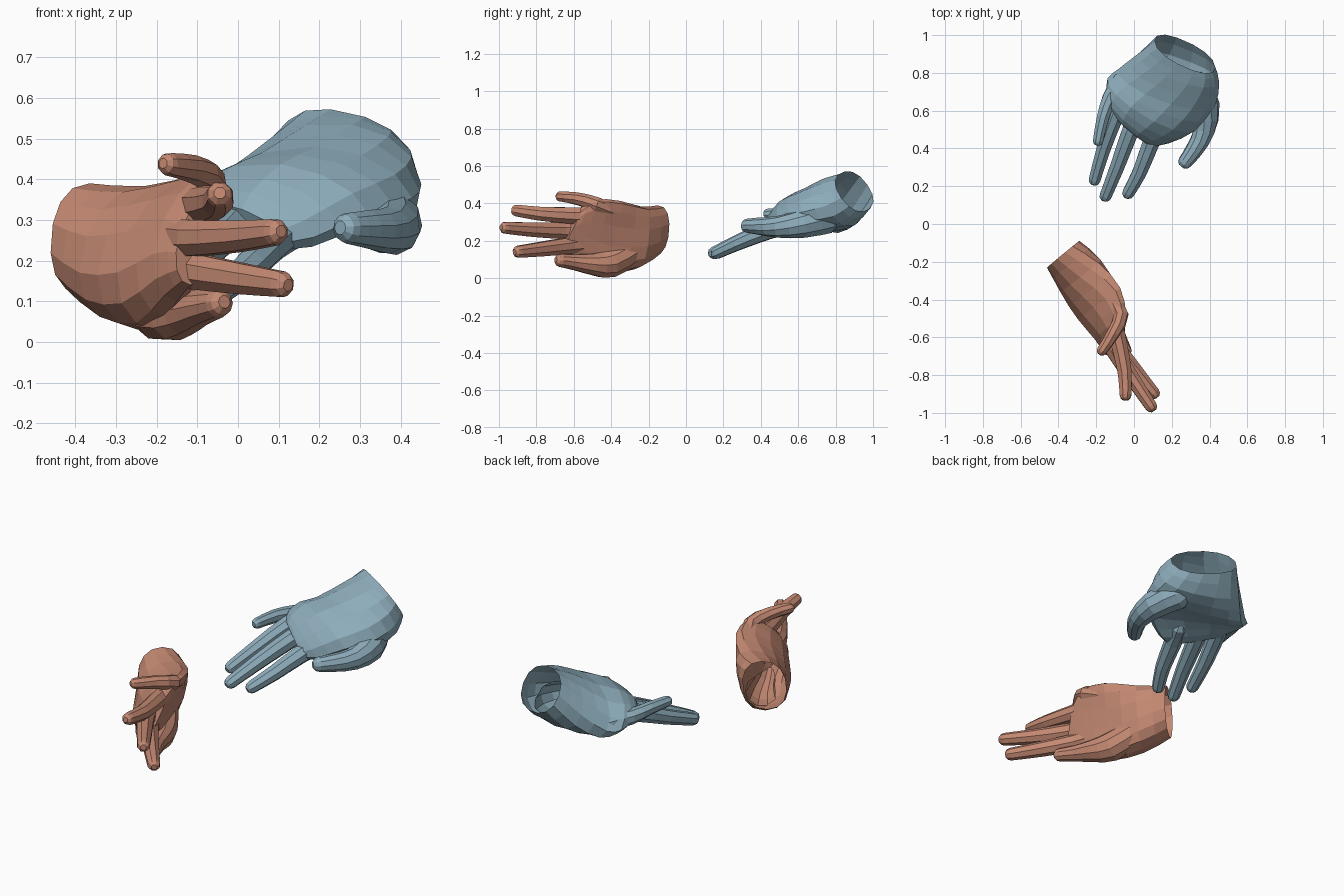
import bpy, bmesh, math
from mathutils import Vector

if "Cube" in bpy.data.objects:
    bpy.data.objects.remove(bpy.data.objects["Cube"])

def smooth_path(rows, sub):
    # Catmull-Rom interpolation through rows of numbers
    out = []
    for i in range(len(rows) - 1):
        a, b, c, d = (rows[max(0, min(len(rows) - 1, i + k))] for k in (-1, 0, 1, 2))
        for s in range(sub):
            t = s / sub
            out.append([0.5 * (2 * q + (r - p) * t + (2 * p - 5 * q + 4 * r - u) * t * t
                        + (3 * q - p - 3 * r + u) * t ** 3) for p, q, r, u in zip(a, b, c, d)])
    out.append(list(rows[-1]))
    return out

def loft(name, rings):
    # closed solid through a series of rings
    bm = bmesh.new()
    vs = [[bm.verts.new(p) for p in ring] for ring in rings]
    n = len(vs[0])
    for a, b in zip(vs, vs[1:]):
        for i in range(n):
            bm.faces.new((a[i], a[(i + 1) % n], b[(i + 1) % n], b[i]))
    bm.faces.new(vs[0][::-1])
    bm.faces.new(vs[-1])
    bmesh.ops.recalc_face_normals(bm, faces=bm.faces)
    me = bpy.data.meshes.new(name)
    bm.to_mesh(me)
    bm.free()
    ob = bpy.data.objects.new(name, me)
    bpy.context.collection.objects.link(ob)
    return ob

def palm(name, stations, sides=14):
    # each station: centre, half-width vector, half-thickness vector, curl
    rings = []
    for s in smooth_path(stations, 2):
        c, w, t, curl = Vector(s[0:3]), Vector(s[3:6]), Vector(s[6:9]), s[9]
        ring = []
        for i in range(sides):
            a = 2 * math.pi * i / sides
            co, si = math.cos(a), math.sin(a)
            sq = lambda v: math.copysign(abs(v) ** 0.88, v)
            ring.append(c + w * sq(co) + t * (sq(si) + curl * (0.4 - co * co)))
        rings.append(ring)
    return loft(name, rings)

def digit(name, back, pts, sides=8):
    # rounded tapering tube; pts are (x, y, z, radius)
    rows = smooth_path(pts, 2)
    P = [Vector(r[:3]) for r in rows]
    R = [r[3] for r in rows]
    n = len(P)
    D = [(P[min(i + 1, n - 1)] - P[max(i - 1, 0)]).normalized() for i in range(n)]
    P = [P[0] - D[0] * R[0] * 0.6] + P + [P[-1] + D[-1] * R[-1] * k for k in (0.5, 0.85)]
    R = [R[0] * 0.6] + R + [R[-1] * 0.85, R[-1] * 0.45]
    D = [D[0]] + D + [D[-1]] * 2
    rings = []
    for p, r, d in zip(P, R, D):
        u = d.cross(back).normalized()
        v = u.cross(d)
        rings.append([p + u * r * math.cos(2 * math.pi * (i + .5) / sides)
                      + v * r * math.sin(2 * math.pi * (i + .5) / sides) for i in range(sides)])
    return loft(name, rings)

def hand(name, colour, stations, back, fingers, thumb):
    ob = palm(name, stations)
    radii = (0.048, 0.048, 0.041, 0.034)
    parts = [digit(name + "_finger", back, [(*p, r * k) for p, r in zip(pts, radii)])
             for k, pts in fingers]
    parts.append(digit(name + "_thumb", back, thumb, 10))
    # fuse digits into the palm
    for p in parts:
        m = ob.modifiers.new("fuse", 'BOOLEAN')
        m.operation, m.solver, m.object = 'UNION', 'EXACT', p
    dg = bpy.context.evaluated_depsgraph_get()
    me = bpy.data.meshes.new_from_object(ob.evaluated_get(dg))
    ob.modifiers.clear()
    ob.data = me
    for p in parts:
        bpy.data.objects.remove(p)
    # open the wrist
    s = stations[0]
    c, nrm = Vector(s[0:3]), Vector(s[3:6]).cross(Vector(s[6:9])).normalized()
    bm = bmesh.new()
    bm.from_mesh(me)
    cap = [f for f in bm.faces if all(abs((v.co - c).dot(nrm)) < 1e-3 for v in f.verts)]
    bmesh.ops.delete(bm, geom=cap, context='FACES_ONLY')
    bm.to_mesh(me)
    bm.free()
    mat = bpy.data.materials.new(name + "_colour")
    mat.diffuse_color = (*colour, 1)
    mat.use_nodes = True
    mat.node_tree.nodes["Principled BSDF"].inputs["Base Color"].default_value = mat.diffuse_color
    me.materials.clear()
    me.materials.append(mat)

# blue hand, palm down, reaching forward
hand("blue_hand", (0.27, 0.42, 0.50), [
    (.27, .90, .465, .16, -.07, -.035, 0, -.07, .10, 0),
    (.235, .82, .40, .215, -.075, 0, -.01, -.06, .13, .15),
    (.165, .71, .35, .255, -.10, .03, -.035, -.045, .11, .4),
    (.08, .62, .335, .23, -.14, .01, -.03, -.035, .085, .55),
    (.015, .55, .30, .165, -.13, -.025, -.025, -.03, .065, .45),
    (-.01, .51, .285, .12, -.10, -.03, -.01, -.02, .045, .3)],
    Vector((-.15, -.45, .87)), [
    (1.0, [(.14, .54, .28), (.09, .43, .25), (.03, .275, .187), (-.03, .165, .135)]),
    (1.0, [(.03, .60, .32), (-.02, .49, .28), (-.09, .30, .205), (-.15, .15, .135)]),
    (.98, [(-.05, .68, .33), (-.095, .58, .31), (-.16, .40, .235), (-.208, .235, .172)]),
    (.85, [(-.07, .77, .32), (-.128, .67, .33), (-.165, .56, .345), (-.19, .44, .345)])],
    [(.32, .75, .32, .085), (.378, .62, .29, .077), (.37, .49, .275, .058),
     (.317, .39, .278, .047), (.272, .33, .28, .039)])

# brown hand, standing on its thumb edge, palm inwards
hand("brown_hand", (0.55, 0.25, 0.17), [
    (-.375, -.16, .255, .01, .01, .135, -.085, -.07, 0, 0),
    (-.275, -.27, .215, .03, .02, .168, -.10, -.08, 0, .25),
    (-.185, -.42, .222, .055, .04, .192, -.08, -.06, 0, .7),
    (-.125, -.55, .26, .045, .05, .16, -.06, -.04, 0, .55),
    (-.10, -.635, .25, .025, .055, .11, -.042, -.028, 0, .3)],
    Vector((-.85, -.53, .05)), [
    (1.0, [(-.16, -.52, .185), (-.115, -.62, .175), (.01, -.78, .155), (.105, -.895, .142)]),
    (1.0, [(-.15, -.55, .26), (-.11, -.66, .255), (0, -.83, .26), (.09, -.965, .27)]),
    (.98, [(-.11, -.50, .335), (-.085, -.61, .335), (-.05, -.78, .345), (-.045, -.905, .362)]),
    (.85, [(-.13, -.37, .35), (-.068, -.48, .395), (-.11, -.58, .425), (-.17, -.67, .437)])],
    [(-.25, -.30, .14, .075), (-.185, -.41, .08, .08), (-.13, -.50, .075, .06),
     (-.09, -.59, .085, .045), (-.048, -.67, .095, .036)])
